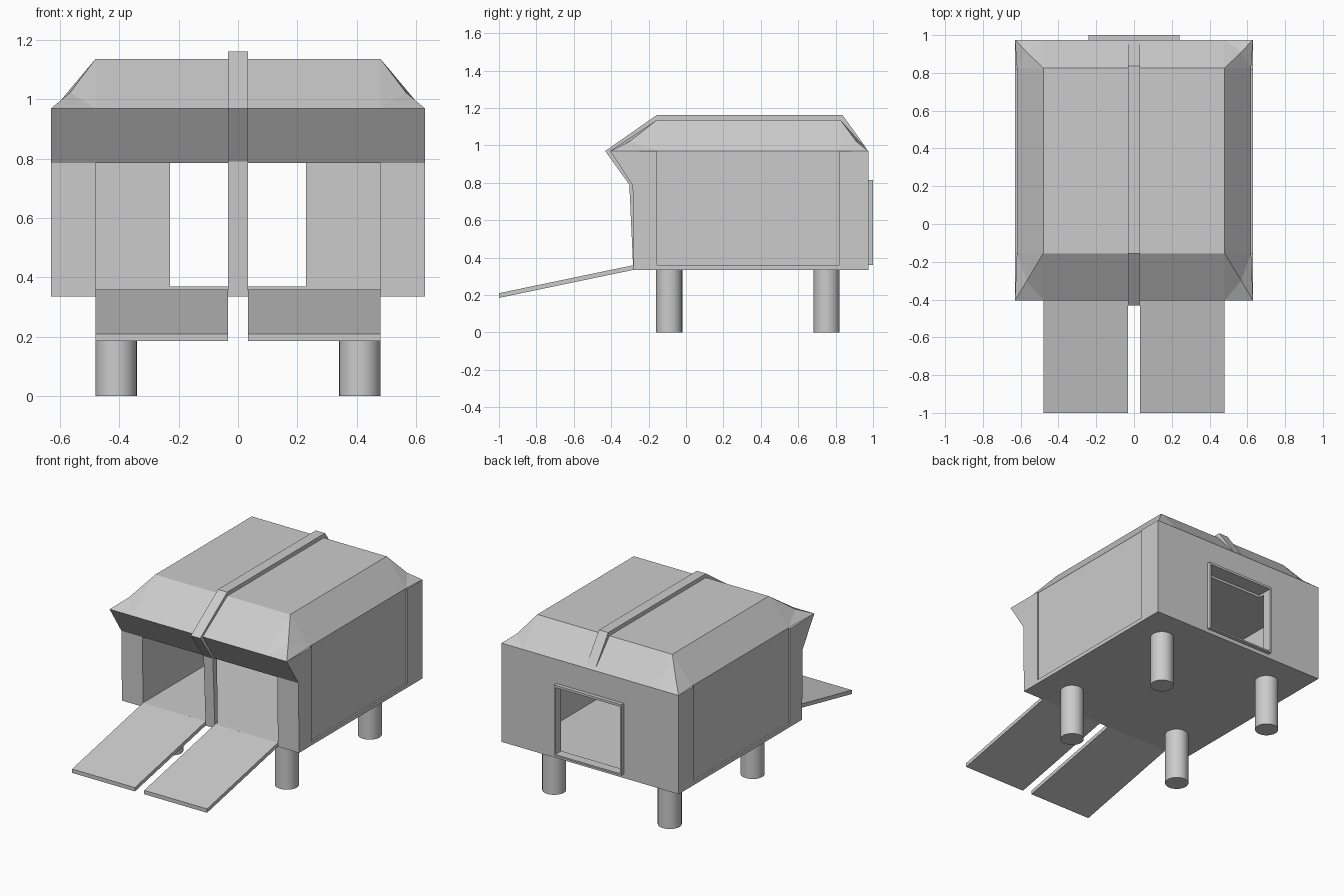
import bpy, bmesh
from math import radians

if "Cube" in bpy.data.objects:
    bpy.data.objects.remove(bpy.data.objects["Cube"])


def make(name, verts, faces):
    bm = bmesh.new()
    vs = [bm.verts.new(v) for v in verts]
    for f in faces:
        bm.faces.new([vs[i] for i in f])
    bmesh.ops.remove_doubles(bm, verts=bm.verts[:], dist=1e-5)
    bmesh.ops.recalc_face_normals(bm, faces=bm.faces[:])
    me = bpy.data.meshes.new(name)
    bm.to_mesh(me)
    bm.free()
    ob = bpy.data.objects.new(name, me)
    bpy.context.collection.objects.link(ob)
    return ob


def prism(name, profile, x0, x1):
    # extrude a (y, z) profile along x
    n = len(profile)
    verts = [(x, y, z) for x in (x0, x1) for y, z in profile]
    faces = [tuple(range(n)), tuple(range(n, 2 * n))]
    faces += [(i, (i + 1) % n, n + (i + 1) % n, n + i) for i in range(n)]
    return make(name, verts, faces)


def box(name, x0, x1, y0, y1, z0, z1):
    return prism(name, [(y0, z0), (y1, z0), (y1, z1), (y0, z1)], x0, x1)


def cut(ob, cutter):
    m = ob.modifiers.new("cut", 'BOOLEAN')
    m.operation = 'DIFFERENCE'
    m.solver = 'EXACT'
    m.object = cutter
    bpy.context.view_layer.objects.active = ob
    bpy.ops.object.modifier_apply(modifier=m.name)
    bpy.data.objects.remove(cutter)


EAVE, TOP = 0.97, 1.137

# main housing with flared front, hollow inside, recessed sides
body = prism("body", [(-.28, .335), (-.285, .785), (-.405, EAVE), (.975, EAVE), (.975, .335)], -.63, .63)
cut(body, box("cut_room", -.48, .48, -.5, .94, .36, .785))
cut(body, box("cut_window", -.23, .23, .9, 1.1, .37, .80))
for s in (-1, 1):
    a, b = sorted((s * .62, s * .8))
    cut(body, box("cut_side", a, b, -.155, .82, .36, 1.1))

# open the top where the roof sits
bm = bmesh.new()
bm.from_mesh(body.data)
top = [f for f in bm.faces if f.normal.z > .9 and f.calc_center_median().z > EAVE - .01]
bmesh.ops.delete(bm, geom=top, context='FACES')
bm.to_mesh(body.data)
bm.free()

# roof: flat top, sloped sides, slightly dented hip corners
verts, faces = [], []


def add(*pts):
    faces.append(tuple(range(len(verts), len(verts) + len(pts))))
    verts.extend(pts)


yf, yb = -.155, .825
add((-.48, yf, TOP), (.48, yf, TOP), (.48, yb, TOP), (-.48, yb, TOP))
for s in (-1, 1):
    add((s * .48, yf, TOP), (s * .48, yb, TOP), (s * .62, yb, EAVE), (s * .62, yf, EAVE))
    for yt, ye, ym in ((yf, -.405, -.30), (yb, .975, .91)):
        A, B = (s * .48, yt, TOP), (s * .48, ye, EAVE)
        C, D, M = (s * .62, yt, EAVE), (s * .63, ye, EAVE), (s * .567, ym, 1.022)
        for tri in ((A, B, M), (B, D, M), (M, D, C), (A, M, C)):
            add(*tri)
for yt, ye in ((yf, -.405), (yb, .975)):
    add((-.48, yt, TOP), (.48, yt, TOP), (.48, ye, EAVE), (-.48, ye, EAVE))
make("roof", verts, faces)

# centre rib running over the roof and down the doorway
prism("centre_rib", [(-.282, .335), (-.303, .79), (-.432, EAVE), (-.157, 1.162), (.837, 1.162),
                     (.965, .985), (.82, 1.12), (-.14, 1.12), (-.38, EAVE), (-.26, .785), (-.255, .335)],
      -.033, .033)

# window frame on the back
for s in (-1, 1):
    a, b = sorted((s * .23, s * .24))
    box("window_frame_side", a, b, .97, 1.0, .36, .815)
box("window_frame_top", -.23, .23, .97, 1.0, .80, .815)
box("window_frame_bottom", -.23, .23, .97, 1.0, .36, .37)

# ramps and legs
for s in (-1, 1):
    a, b = sorted((s * .033, s * .48))
    prism("ramp", [(-.28, .36), (-.28, .335), (-1, .185), (-1, .21)], a, b)
    for y in (-.09, .752):
        bpy.ops.mesh.primitive_cylinder_add(vertices=32, radius=.07, depth=.335,
                                            location=(s * .411, y, .1675))
        bpy.context.object.name = "leg"
        bpy.ops.object.shade_smooth_by_angle(angle=radians(30))
